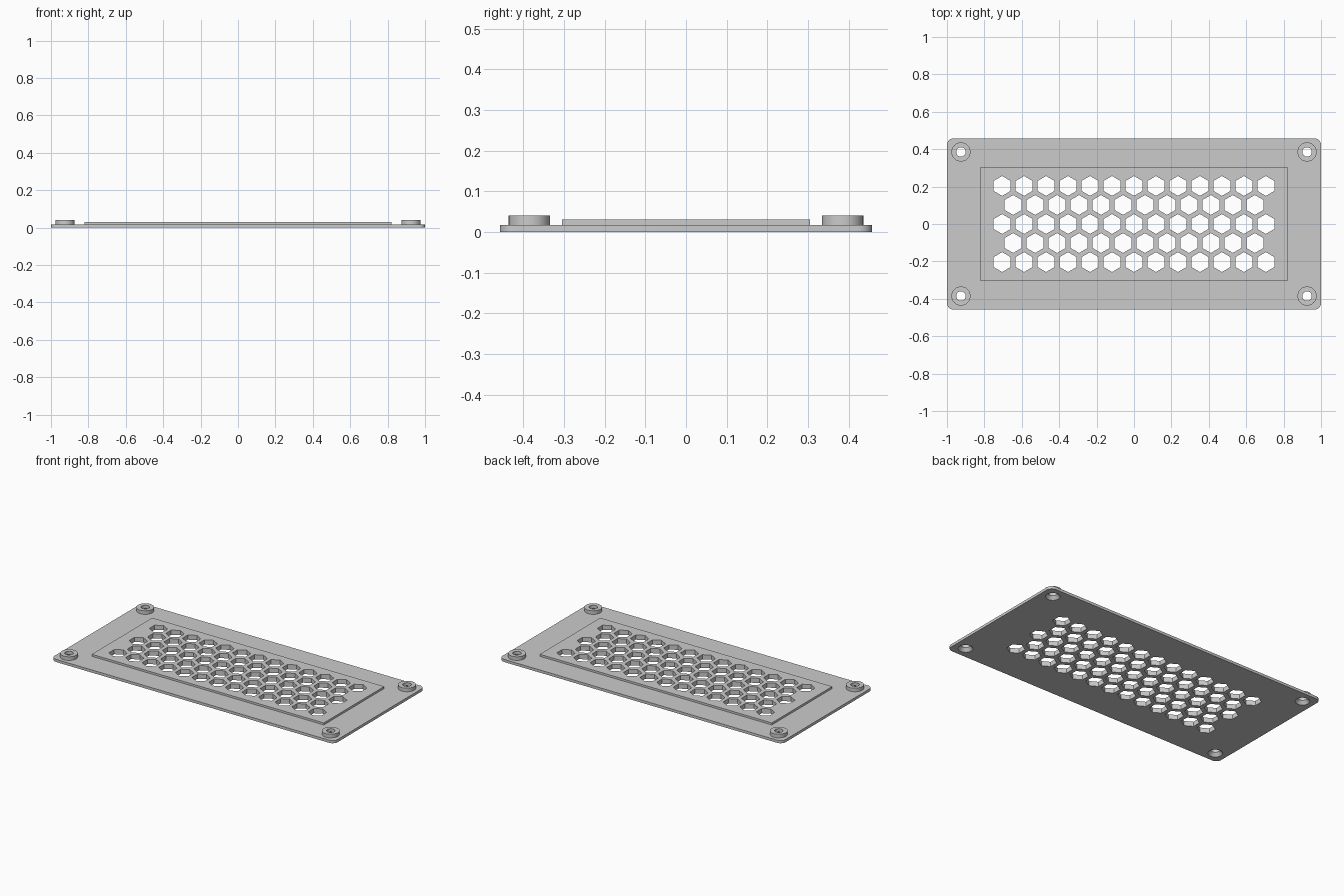
import bpy, bmesh, math
from mathutils import Matrix

cube = bpy.data.objects.get("Cube")
if cube:
    bpy.data.objects.remove(cube, do_unlink=True)

LENGTH, DEPTH, CORNER = 2.0, 0.916, 0.035
PLATE_TOP, PANEL_TOP, BOSS_TOP = 0.017, 0.03, 0.04
PITCH, HEX_R = 0.1175, 0.053
SCREWS = [(sx * 0.925, sy * 0.385) for sx in (-1, 1) for sy in (-1, 1)]

grey = bpy.data.materials.new("plain grey")
grey.use_nodes = True
grey.diffuse_color = (0.6, 0.6, 0.6, 1)
grey.node_tree.nodes["Principled BSDF"].inputs["Base Color"].default_value = (0.6, 0.6, 0.6, 1)


def make_object(name, bm):
    bmesh.ops.recalc_face_normals(bm, faces=bm.faces)
    mesh = bpy.data.meshes.new(name)
    bm.to_mesh(mesh)
    bm.free()
    obj = bpy.data.objects.new(name, mesh)
    mesh.materials.append(grey)
    bpy.context.collection.objects.link(obj)
    return obj


def slab(name, sx, sy, z0, z1, corner=0):
    """Box with optionally rounded upright corners."""
    bm = bmesh.new()
    place = Matrix.Translation((0, 0, (z0 + z1) / 2)) @ Matrix.Diagonal((sx, sy, z1 - z0, 1))
    bmesh.ops.create_cube(bm, size=1, matrix=place)
    if corner:
        upright = [e for e in bm.edges if abs(e.verts[0].co.z - e.verts[1].co.z) > 1e-4]
        bmesh.ops.bevel(bm, geom=upright, offset=corner, segments=8,
                        profile=0.5, affect='EDGES')
    return make_object(name, bm)


def prisms(name, centres, r0, r1, z0, z1, sides, turn=0):
    """Equal prisms or cones at every centre, in one object."""
    bm = bmesh.new()
    for x, y in centres:
        place = Matrix.Translation((x, y, (z0 + z1) / 2)) @ Matrix.Rotation(turn, 4, 'Z')
        bmesh.ops.create_cone(bm, cap_ends=True, segments=sides, radius1=r0, radius2=r1,
                              depth=z1 - z0, matrix=place)
    return make_object(name, bm)


def cut(obj, cutters):
    bpy.context.view_layer.objects.active = obj
    for cutter in cutters:
        mod = obj.modifiers.new("cut", 'BOOLEAN')
        mod.operation, mod.solver, mod.object = 'DIFFERENCE', 'EXACT', cutter
        bpy.ops.object.modifier_apply(modifier=mod.name)


# Main parts
plate = slab("base_plate", LENGTH, DEPTH, 0, PLATE_TOP, CORNER)
panel = slab("raised_panel", 1.64, 0.61, PLATE_TOP, PANEL_TOP)
bosses = prisms("screw_bosses", SCREWS, 0.051, 0.051, PLATE_TOP, BOSS_TOP, 48)

# Honeycomb of pointed-top hexagons, alternating long and short rows
hexes = []
for row in range(-2, 3):
    count = 13 - abs(row) % 2
    hexes += [((i - (count - 1) / 2) * PITCH, row * PITCH * math.sqrt(3) / 2)
              for i in range(count)]

# Cutters for the vents, the screw bores and the countersinks below
vent = prisms("vent_cutter", hexes, HEX_R, HEX_R, -0.1, 0.1, 6)
# Point the hexagons along y whichever way the primitive starts
first = vent.data.vertices[0].co
if all(abs(v.co.x - hexes[0][0]) > 1e-3 for v in vent.data.vertices[:12]):
    bpy.data.objects.remove(vent, do_unlink=True)
    vent = prisms("vent_cutter", hexes, HEX_R, HEX_R, -0.1, 0.1, 6, math.pi / 6)
bore = prisms("bore_cutter", SCREWS, 0.025, 0.025, -0.1, 0.1, 32)
sink = prisms("countersink_cutter", SCREWS, 0.046, 0.024, -0.005, 0.022, 32)

cut(plate, [vent, bore, sink])
cut(panel, [vent])
cut(bosses, [bore, sink])
for helper in (vent, bore, sink):
    bpy.data.objects.remove(helper, do_unlink=True)

# Smooth the round walls, keep the edges sharp
bpy.ops.object.select_all(action='DESELECT')
for obj in (plate, bosses):
    obj.select_set(True)
bpy.context.view_layer.objects.active = plate
bpy.ops.object.shade_smooth_by_angle(angle=math.radians(30))
